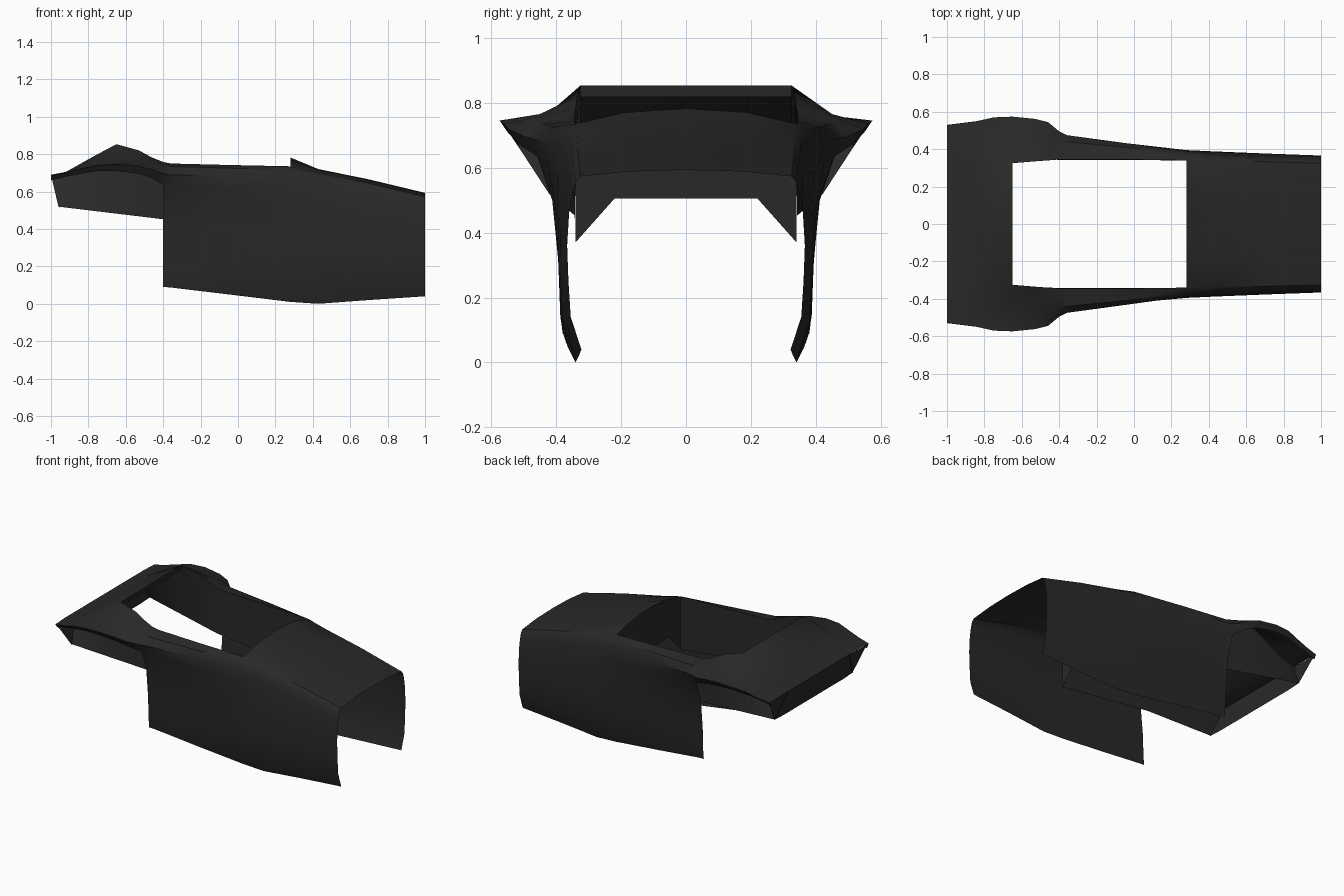
import bpy, bmesh, math

if "Cube" in bpy.data.objects:
    bpy.data.objects.remove(bpy.data.objects["Cube"])

paint = bpy.data.materials.new("dark_paint")
paint.diffuse_color = (0.022, 0.022, 0.022, 1)
paint.use_nodes = True
paint.node_tree.nodes["Principled BSDF"].inputs["Base Color"].default_value = paint.diffuse_color


def add_loft(bm, rows):
    """Skin equal-length rows of 3D points, on both sides of y = 0."""
    for s in (1, -1):
        grid = [[bm.verts.new((x, s * y, z)) for x, y, z in r] for r in rows]
        for a, b in zip(grid, grid[1:]):
            for i in range(len(a) - 1):
                quad = [a[i], a[i + 1], b[i + 1], b[i]]
                bm.faces.new(quad if s > 0 else quad[::-1])


def station(x, pts):
    return [(x, y, z) for y, z in pts]


def finish(name, bm, angle=35):
    bmesh.ops.remove_doubles(bm, verts=bm.verts[:], dist=0.0005)
    bmesh.ops.recalc_face_normals(bm, faces=bm.faces[:])
    me = bpy.data.meshes.new(name)
    bm.to_mesh(me)
    bm.free()
    ob = bpy.data.objects.new(name, me)
    bpy.context.collection.objects.link(ob)
    me.materials.append(paint)
    bpy.ops.object.select_all(action='DESELECT')
    ob.select_set(True)
    bpy.context.view_layer.objects.active = ob
    bpy.ops.object.shade_smooth_by_angle(angle=math.radians(angle))


# Side sections from the bottom edge up to the cockpit / hood edge (y, z)
sides = [
    (1.0, [(.322, .04), (.355, .14), (.362, .25), (.366, .36), (.36, .46), (.35, .52), (.34, .555), (.325, .573)]),
    (.70, [(.33, .02), (.37, .135), (.375, .27), (.377, .4), (.37, .5), (.36, .58), (.35, .625), (.333, .645)]),
    (.43, [(.34, .0), (.38, .13), (.387, .28), (.388, .43), (.383, .55), (.37, .64), (.355, .68), (.337, .70)]),
    (.28, [(.345, .01), (.383, .13), (.392, .29), (.395, .45), (.395, .58), (.388, .67), (.37, .715), (.34, .735)]),
    (-.05, [(.365, .05), (.387, .14), (.393, .3), (.403, .48), (.425, .61), (.433, .68), (.41, .725), (.345, .742)]),
    (-.36, [(.378, .087), (.386, .15), (.392, .3), (.41, .5), (.452, .63), (.475, .69), (.44, .735), (.345, .75)]),
    (-.40, [(.38, .09), (.387, .15), (.392, .3), (.412, .5), (.458, .635), (.495, .695), (.45, .742), (.345, .758)]),
]
# Rear fender sections, from the arch lip inwards
fenders = [
    (-.46, [(.515, .672), (.545, .718), (.46, .755), (.34, .782)]),
    (-.53, [(.535, .695), (.562, .735), (.45, .765), (.335, .82)]),
    (-.65, [(.55, .71), (.574, .745), (.43, .762), (.325, .853)]),
    (-.75, [(.545, .71), (.57, .74), (.43, .752), (.325, .80)]),
    (-.84, [(.53, .695), (.55, .722), (.42, .738), (.325, .75)]),
    (-.92, [(.52, .68), (.54, .70), (.42, .705), (.325, .705)]),
    (-1.0, [(.51, .66), (.53, .685), (.42, .69), (.325, .69)]),
]

bm = bmesh.new()
add_loft(bm, [station(x, p) for x, p in sides])
add_loft(bm, [station(sides[-1][0], sides[-1][1][4:])] + [station(x, p) for x, p in fenders])

# Hood, crowned from the side edge to the centre line
crown = {1.0: .02, .70: .02, .43: .02, .28: .047}
hood = []
for x, p in sides[:4]:
    y, z = p[-1]
    hood.append([(x, y, z), (x, y * .55, z + crown[x] * .75), (x, 0, z + crown[x])])
add_loft(bm, hood)

# Rear deck between the fenders
add_loft(bm, [[(x, p[-1][0], p[-1][1]), (x, 0, p[-1][1])] for x, p in fenders[2:]])
finish("body_shell", bm)

# Front bulkhead under the hood edge, with chamfered lower corners
bm = bmesh.new()
add_loft(bm, [hood[-1], [(.28, .34, .37), (.28, .22, .505), (.28, 0, .505)]])
finish("front_bulkhead", bm)

# Cockpit and wheel-arch inner walls, hanging from the opening edge
bm = bmesh.new()
edge = [(x, *p[-1]) for x, p in sides[3:] + fenders]
liner = []
for x, y, z in edge:
    flare = max(0, (-.4 - x) / .56)
    xb = max(x, -.96)
    liner.append([(x, y, z), (xb, .342 + .075 * min(flare, 1), .404 - .12 * xb)])
add_loft(bm, liner)
finish("inner_walls", bm)

# Rear panel folded under the deck edge
bm = bmesh.new()
tail = [(-1.0, .53, .685), (-1.0, .325, .69), (-1.0, 0, .69)]
fold = [(-.985, .51, .655), (-.985, .325, .655), (-.985, 0, .655)]
foot = [(-.955, .42, .517), (-.955, .325, .512), (-.955, 0, .512)]
add_loft(bm, [tail, fold, foot])
finish("rear_panel", bm)

# Short lip behind the cockpit opening
bm = bmesh.new()
add_loft(bm, [[(-.65, .325, .853), (-.65, 0, .853)], [(-.655, .325, .818), (-.655, 0, .818)]])
finish("deck_lip", bm)
